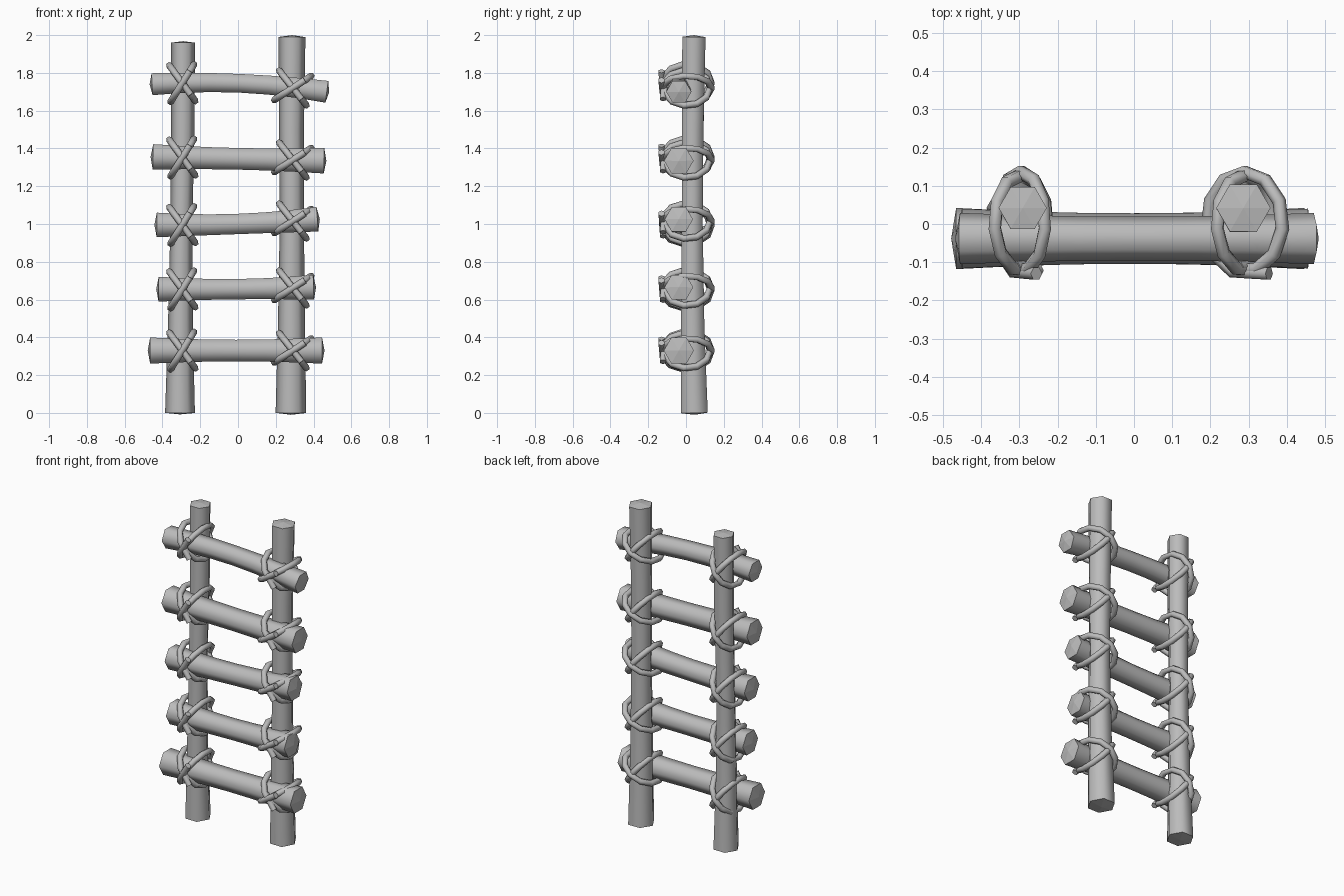
import bpy, bmesh, math
from mathutils import Vector

cube = bpy.data.objects.get("Cube")
if cube:
    bpy.data.objects.remove(cube, do_unlink=True)

grey = bpy.data.materials.new("plain_grey")
grey.use_nodes = True
colour = (0.5, 0.5, 0.5, 1)
grey.diffuse_color = colour
grey.node_tree.nodes["Principled BSDF"].inputs["Base Color"].default_value = colour


def tube(name, path, radii, sides, side_axis, dome=0.0):
    """Sweep a polygon along a path, smooth on the sides, faceted on the ends."""
    bm = bmesh.new()
    path = [Vector(p) for p in path]
    rings = []
    for i, p in enumerate(path):
        along = (path[min(i + 1, len(path) - 1)] - path[max(i - 1, 0)]).normalized()
        u = Vector(side_axis)
        u = (u - along * u.dot(along)).normalized()
        v = along.cross(u)
        angles = [math.tau * k / sides for k in range(sides)]
        rings.append([bm.verts.new(p + (u * math.cos(a) + v * math.sin(a)) * radii[i])
                      for a in angles])
    for a, b in zip(rings, rings[1:]):
        for k in range(sides):
            n = (k + 1) % sides
            bm.faces.new((a[k], a[n], b[n], b[k])).smooth = True
    # Slightly domed end caps
    for ring, end, inner in ((rings[0][::-1], path[0], path[1]),
                             (rings[-1], path[-1], path[-2])):
        if dome:
            tip = bm.verts.new(end + (end - inner).normalized() * dome)
            for k in range(sides):
                bm.faces.new((ring[k], ring[(k + 1) % sides], tip))
        else:
            bm.faces.new(ring)
    bmesh.ops.recalc_face_normals(bm, faces=bm.faces)
    mesh = bpy.data.meshes.new(name)
    bm.to_mesh(mesh)
    bm.free()
    mesh.materials.append(grey)
    obj = bpy.data.objects.new(name, mesh)
    bpy.context.collection.objects.link(obj)
    return obj


# Upright poles, wider at the foot
tube("right_pole", [(-.307, .042, 0), (-.305, .035, .45), (-.3, .035, 1), (-.292, .04, 1.5),
                    (-.291, .042, 1.96)], [.079, .066, .058, .062, .063], 6, (1, 0, 0), .008)
tube("left_pole", [(.28, .045, 0), (.283, .035, .45), (.285, .033, 1), (.283, .035, 1.5),
                   (.286, .042, 1.99)], [.081, .072, .064, .066, .071], 6, (1, 0, 0), .01)

# Rungs: left x, right x, z at each end, middle lift, end radius, middle radius
rungs = [(-.465, .445, .33, .33, 0, .08, .066),
         (-.42, .4, .655, .665, -.005, .076, .062),
         (-.43, .42, .995, 1.025, -.01, .075, .062),
         (-.45, .455, 1.355, 1.335, 0, .078, .066),
         (-.455, .47, 1.74, 1.7, .025, .067, .057)]


def loop(name, centre, tilt, wide, deep, thick):
    """Rope wound diagonally round a pole and rung, with crossed loose ends."""
    path = []
    steps = 12
    for i in range(steps + 1):
        t = math.tau * (i / steps * 1.08 - .04) - math.pi / 2
        across = wide * math.cos(t)
        grow = .008 * i / steps
        path.append((centre[0] + across * math.cos(tilt),
                     centre[1] + (deep + grow) * math.sin(t),
                     centre[2] + across * math.sin(tilt)))
    # Loose tail leaving the front
    last = Vector(path[-1])
    path.append(last + (last - Vector(path[-2])) * .7)
    tube(name, path, [thick] * len(path), 6, (-math.sin(tilt), 0, math.cos(tilt)))


for i, (x0, x1, z0, z1, lift, r_end, r_mid) in enumerate(rungs, 1):
    path, radii = [], []
    for k in range(7):
        f = k / 6
        bow = 1 - (2 * f - 1) ** 2
        path.append((x0 + (x1 - x0) * f, -.038, z0 + (z1 - z0) * f + lift * bow))
        radii.append(r_end + (r_mid - r_end) * bow)
    tube(f"rung_{i}", path, radii, 6, (0, 1, 0), .013)

    # Crossed rope lashings at both poles
    for side, x, tilts in (("right", -.295, (-54, 58)), ("left", .29, (-52, 33))):
        z = z0 + (z1 - z0) * (x - x0) / (x1 - x0) + lift * .5
        for j, tilt in enumerate(tilts, 1):
            loop(f"{side}_lashing_{i}_{j}", (x, .004, z), math.radians(tilt),
                 .118, .112 + .008 * j, .018)
